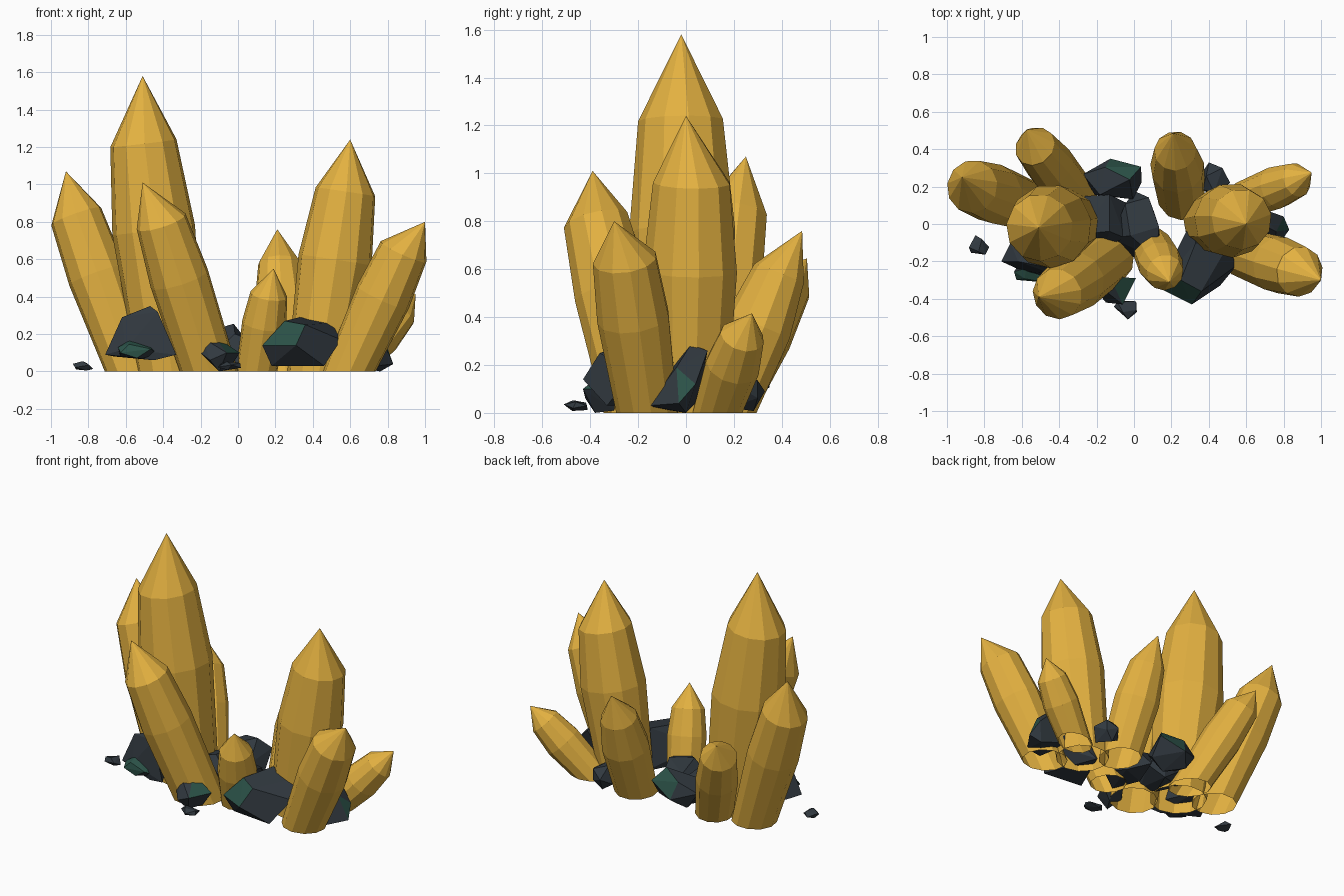
import bpy, bmesh, math, random
from mathutils import Vector

cube = bpy.data.objects.get("Cube")
if cube:
    bpy.data.objects.remove(cube, do_unlink=True)


def material(name, rgb):
    m = bpy.data.materials.new(name)
    m.use_nodes = True
    m.diffuse_color = (*rgb, 1)
    m.node_tree.nodes["Principled BSDF"].inputs["Base Color"].default_value = (*rgb, 1)
    return m


AMBER = material("amber", (0.77, 0.44, 0.052))
SLATE = material("dark slate", (0.031, 0.041, 0.051))
GREEN = material("deep green", (0.024, 0.083, 0.063))


def finish(name, bm, *mats):
    bmesh.ops.recalc_face_normals(bm, faces=bm.faces[:])
    mesh = bpy.data.meshes.new(name)
    bm.to_mesh(mesh)
    bm.free()
    for m in mats:
        mesh.materials.append(m)
    obj = bpy.data.objects.new(name, mesh)
    bpy.context.collection.objects.link(obj)
    return obj


def crystal(name, base, shoulder, tip, r_base, r_mid, r_top, sides=11):
    """Open-bottomed leaning prism: base, bulging middle, shoulder, point."""
    base, shoulder, tip = Vector((*base, 0)), Vector(shoulder), Vector(tip)
    axis = (shoulder - base).normalized()
    u = Vector((0, 1, 0)).cross(axis).normalized()
    v = axis.cross(u)
    bm = bmesh.new()
    rings = []
    for t, r in ((0, r_base), (0.62, r_mid), (1, r_top)):
        ring = []
        for i in range(sides):
            a = math.tau * (i + 0.3) / sides
            p = base.lerp(shoulder, t) + (u * math.cos(a) + v * math.sin(a)) * r
            if t == 0:
                p -= axis * (p.z / axis.z)  # trim flush with the ground
            ring.append(bm.verts.new(p))
        rings.append(ring)
    point = bm.verts.new(tip)
    for i in range(sides):
        j = (i + 1) % sides
        for lo, hi in zip(rings, rings[1:]):
            bm.faces.new((lo[i], lo[j], hi[j], hi[i]))
        bm.faces.new((rings[-1][i], rings[-1][j], point))
    return finish(name, bm, AMBER)


def stone(name, corners, green=None, limit=0.8):
    """Convex stone around its corners; faces turned toward 'green' are tinted."""
    bm = bmesh.new()
    for c in corners:
        bm.verts.new(c)
    bmesh.ops.convex_hull(bm, input=bm.verts[:])
    bmesh.ops.delete(bm, geom=[v for v in bm.verts if not v.link_faces], context="VERTS")
    bm.normal_update()
    if green:
        aim = Vector(green).normalized()
        for f in bm.faces:
            f.material_index = int(f.normal.dot(aim) > limit)
    return finish(name, bm, SLATE, GREEN)


def rubble(name, centre, half, seed, green=None, limit=0.8, points=11):
    """Stone with random jagged corners inside a rough ellipsoid."""
    rng = random.Random(seed)
    corners = []
    for i in range(points):
        z = 1 - 2 * (i + 0.5) / points
        a = i * 2.4 + seed + rng.uniform(-0.4, 0.4)
        s = math.sqrt(1 - z * z)
        d = Vector((s * math.cos(a), s * math.sin(a), z)) * rng.uniform(0.9, 1.2)
        p = Vector(c + k * h for c, k, h in zip(centre, d, half))
        p.z = max(p.z, 0.005)
        corners.append(p)
    return stone(name, corners, green, limit)


# Crystals
crystal("tall_left_crystal", (-0.36, 0.0), (-0.505, -0.02, 1.22), (-0.51, -0.02, 1.58), 0.18, 0.225, 0.18)
crystal("tall_right_crystal", (0.43, 0.01), (0.575, 0.025, 0.96), (0.60, 0.0, 1.24), 0.165, 0.2, 0.163)
crystal("outer_left_crystal", (-0.57, 0.10), (-0.865, 0.20, 0.83), (-0.92, 0.25, 1.07), 0.135, 0.16, 0.143)
crystal("front_left_crystal", (-0.155, -0.19), (-0.41, -0.375, 0.80), (-0.51, -0.39, 1.01), 0.15, 0.162, 0.138)
crystal("front_right_crystal", (0.595, -0.16), (0.885, -0.255, 0.64), (1.0, -0.30, 0.80), 0.13, 0.153, 0.135)
crystal("low_right_crystal", (0.59, 0.13), (0.87, 0.235, 0.32), (0.95, 0.275, 0.415), 0.1, 0.115, 0.094)
crystal("back_left_crystal", (-0.32, 0.16), (-0.53, 0.415, 0.53), (-0.575, 0.505, 0.645), 0.115, 0.13, 0.112)
crystal("back_right_crystal", (0.25, 0.16), (0.22, 0.39, 0.58), (0.21, 0.485, 0.76), 0.13, 0.145, 0.113)
crystal("small_front_crystal", (0.10, -0.13), (0.165, -0.26, 0.41), (0.19, -0.31, 0.55), 0.11, 0.12, 0.1)

# Large rocks around the base
stone("front_left_rock", [
    (-0.71, -0.2, 0.09), (-0.66, -0.1, 0.08), (-0.62, -0.2, 0.29), (-0.47, -0.23, 0.35),
    (-0.43, -0.27, 0.32), (-0.33, -0.32, 0.09), (-0.45, -0.28, 0.06), (-0.6, -0.25, 0.12), (-0.5, 0, 0.1)])
stone("front_right_rock", [
    (0.13, -0.34, 0.14), (0.31, -0.43, 0.14), (0.18, -0.3, 0.03), (0.46, -0.33, 0.03), (0.55, -0.22, 0.17),
    (0.5, -0.12, 0.26), (0.33, -0.1, 0.29), (0.25, -0.3, 0.27), (0.36, -0.36, 0.25), (0.3, 0, 0.05)],
    (-0.3, -0.87, 0.4), 0.92)
stone("right_rock", [
    (0.62, -0.18, 0.03), (0.74, -0.16, 0.03), (0.76, -0.04, 0.19), (0.64, 0.02, 0.285), (0.66, 0.09, 0.26),
    (0.8, 0.04, 0.12), (0.83, -0.03, 0.04), (0.76, 0, 0), (0.55, 0.05, 0.05)],
    (0.9, -0.09, 0.42), 0.95)
stone("front_rock", [
    (-0.2, -0.36, 0.1), (-0.19, -0.33, 0.18), (-0.13, -0.28, 0.19), (0.01, -0.29, 0.1),
    (-0.06, -0.43, 0.1), (-0.1, -0.38, 0), (-0.15, -0.42, 0.06), (-0.05, -0.3, 0.01)],
    (0.51, -0.25, 0.82), 0.95)

# Smaller rubble
rubble("front_left_chip", (-0.54, -0.26, 0.11), (0.11, 0.065, 0.053), 2, (0, -0.7, 0.7), 0.6)
rubble("centre_rock", (0.03, -0.02, 0.10), (0.16, 0.18, 0.12), 4)
rubble("inner_rock", (-0.16, 0.03, 0.10), (0.16, 0.16, 0.12), 5)
rubble("back_rock", (-0.10, 0.24, 0.13), (0.16, 0.11, 0.12), 6, (0.3, 0.6, 0.7), 0.75)
rubble("back_right_rock", (0.42, 0.24, 0.09), (0.09, 0.09, 0.08), 9)
rubble("front_pebble", (-0.035, -0.455, 0.03), (0.065, 0.06, 0.025), 10, points=9)
rubble("left_pebble", (-0.83, -0.12, 0.028), (0.055, 0.055, 0.028), 11, points=9)
